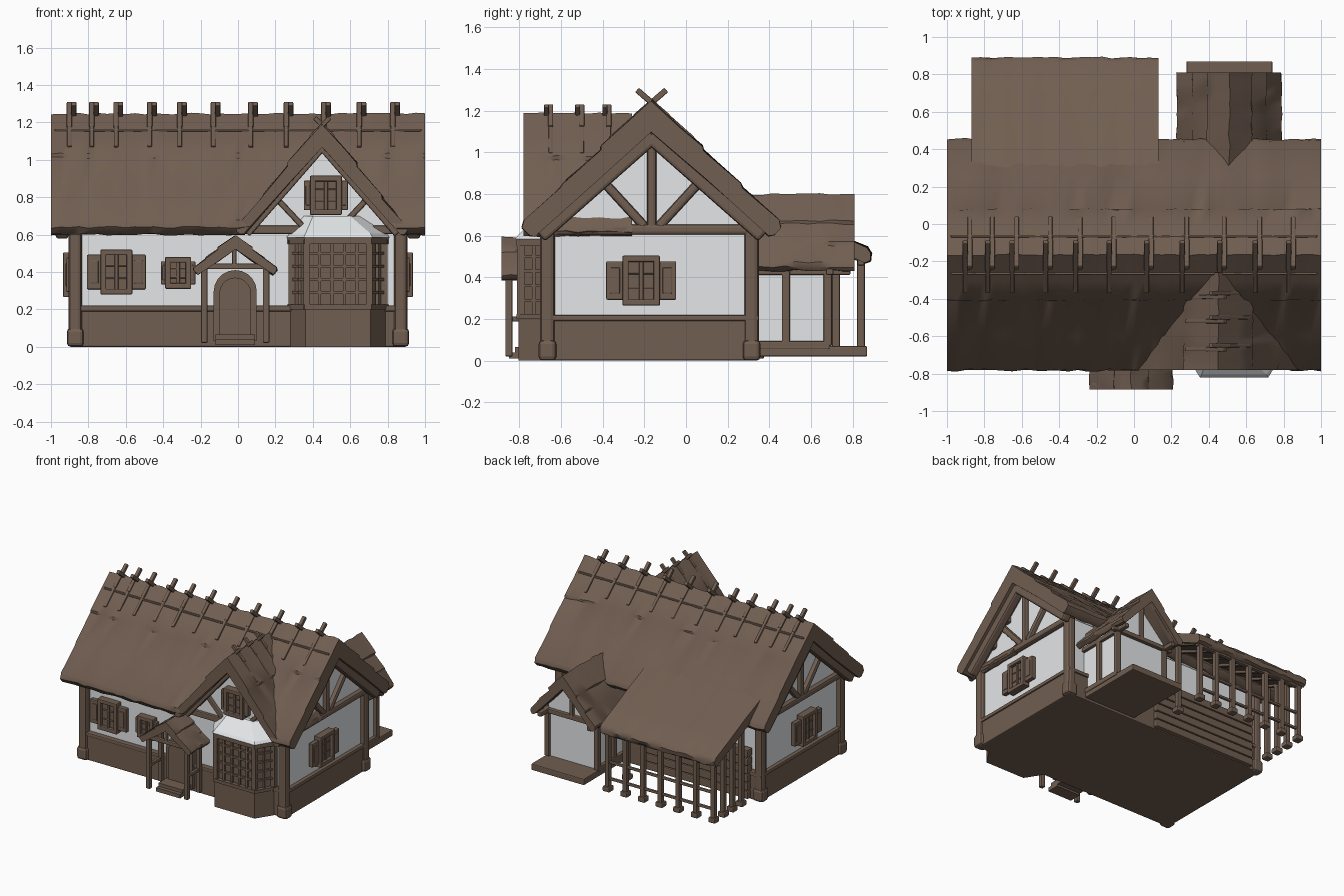
import bpy, bmesh, math, random
from mathutils import Matrix, Vector

if "Cube" in bpy.data.objects:
    bpy.data.objects.remove(bpy.data.objects["Cube"])

random.seed(4)

def material(name, rgb):
    m = bpy.data.materials.new(name)
    m.diffuse_color = (*rgb, 1)
    m.use_nodes = True
    m.node_tree.nodes["Principled BSDF"].inputs["Base Color"].default_value = m.diffuse_color
    return m

BROWN = material("brown wood and thatch", (0.165, 0.112, 0.082))
WHITE = material("white plaster", (0.78, 0.80, 0.81))

class Part:
    """Collects boxes, beams and lofts into one named object."""
    def __init__(self):
        self.bm = bmesh.new()

    def box(self, c, d, M=Matrix()):
        bmesh.ops.create_cube(self.bm, size=1, matrix=M @ Matrix.Translation(c) @ Matrix.Diagonal((*d, 1)))

    def beam(self, p, q, w, d=None):
        p, q = Vector(p), Vector(q)
        v = q - p
        self.box((0, 0, 0), (w, d or w, v.length),
                 Matrix.Translation((p + q) / 2) @ v.to_track_quat('Z', 'Y').to_matrix().to_4x4())

    def loft(self, rings):
        rows = [[self.bm.verts.new(p) for p in r] for r in rings]
        n = len(rows[0])
        for a, b in zip(rows, rows[1:]):
            for i in range(n):
                self.bm.faces.new((a[i], a[(i + 1) % n], b[(i + 1) % n], b[i]))
        self.bm.faces.new(rows[0][::-1])
        self.bm.faces.new(rows[-1])

    def done(self, name, mat=BROWN, bevel=0.0, smooth=False):
        bmesh.ops.recalc_face_normals(self.bm, faces=self.bm.faces)
        me = bpy.data.meshes.new(name)
        self.bm.to_mesh(me)
        self.bm.free()
        me.materials.append(mat)
        ob = bpy.data.objects.new(name, me)
        bpy.context.collection.objects.link(ob)
        if bevel:
            b = ob.modifiers.new("soft edges", 'BEVEL')
            b.width, b.segments = bevel, 2
        if smooth:
            bpy.ops.object.select_all(action='DESELECT')
            ob.select_set(True)
            bpy.context.view_layer.objects.active = ob
            bpy.ops.object.shade_smooth_by_angle(angle=math.radians(40))
        return ob

def gable_section(c, z0, half, drop, thick, cap):
    """Layered thatch cross-section: thick ridge cap, middle layer, eave layer."""
    a = math.atan2(drop, half)
    nu, nz = math.sin(a), math.cos(a)
    steps = [(.2, cap), (.36, cap), (.38, cap * .4), (.66, cap * .4), (.69, 0), (.96, 0),
             (1, -thick * .25), (1, -thick * .75), (.98, -thick), (.5, -thick)]
    side = lambda s: [(c + s * (t * half + o * nu), z0 - t * drop + o * nz) for t, o in steps]
    return [(c, z0 + cap / nz)] + side(1) + [(c, z0 - thick / nz)] + side(-1)[::-1]

def thatch(name, sec, a0, a1, axis, n, amp=0.005):
    p, rings = Part(), []
    for i in range(n + 1):
        a = a0 + (a1 - a0) * i / n
        ring = []
        for u, z in sec:
            u += random.uniform(-amp, amp)
            z += random.uniform(-amp, amp)
            ring.append((a, u, z) if axis == 'x' else (u, a, z))
        rings.append(ring)
    p.loft(rings)
    return p.done(name, smooth=True)

YC = -0.165   # main ridge line
# plaster body with gable ends
p = Part()
prof = [(-.65, .02), (.30, .02), (.30, .66), (YC, 1.10), (-.65, .66)]
p.loft([[(x, y, z) for y, z in prof] for x in (-.87, .87)])
p.done("plaster_walls", WHITE)

# timber base course and sill
p = Part()
p.box((0, -.17, .1), (1.78, 1.02, .2))
p.box((0, -.17, .205), (1.80, 1.04, .03))
p.done("base_course", bevel=.008)

# main roof, dormer roof, annex roof, door hood and rear lean-to
main = thatch("main_roof", gable_section(YC, 1.22, .635, .565, .09, .02), -1, 1, 'x', 40)
thatch("dormer_roof", gable_section(.45, 1.16, .47, .53, .06, .02), -.78, -.26, 'y', 10)
thatch("annex_roof", gable_section(.51, .77, .29, .31, .05, .02), .25, .81, 'y', 10)
thatch("door_hood", gable_section(-.015, .575, .23, .155, .045, .015), -.885, -.62, 'y', 6, .004)
thatch("lean_to_roof", [(.30, .80), (.5, .715), (.7, .62), (.87, .545), (.89, .515),
                        (.885, .48), (.86, .47), (.6, .59), (.3, .72)], -.87, .13, 'x', 20)

# opening in the main roof in front of the dormer wall
p = Part()
p.loft([[(-.008, y, .565), (.908, y, .565), (.45, y, 1.08)] for y in (-.95, -.665)])
cutter = p.done("dormer_opening_cutter")
cutter.hide_render = True
cutter.hide_viewport = True
cut = main.modifiers.new("dormer opening", 'BOOLEAN')
cut.operation, cut.object, cut.solver = 'DIFFERENCE', cutter, 'EXACT'

# corner posts with feet
p = Part()
for x in (-.87, .87):
    for y in (-.665, .315):
        p.box((x, y, .33), (.07, .07, .64))
        p.box((x, y, .05), (.09, .085, .1))
p.done("corner_posts", bevel=.02)

# timber framing in both end gables
p = Part()
for s in (-1, 1):
    x = s * .88
    p.beam((x, -.68, .63), (x, .34, .63), .05)
    p.beam((x, YC, .63), (x, YC, 1.08), .045)
    for t in (-1, 1):
        p.beam((x, YC + t * .03, .64), (x, YC + t * .25, .88), .045)
        p.beam((s * .94, YC, 1.09), (s * .94, YC + t * .545, .61), .07, .10)
        for k in (.2, .36, .5):   # purlin ends
            z = 1.10 - k * .89
            p.beam((s * .85, YC + t * k, z), (s * .975, YC + t * k, z), .06)
p.done("gable_framing", bevel=.015)

# crossed ridge sticks, sunken straps and battens
p = Part()
for x in (-.89, -.77, -.64, -.46, -.3, -.12, .08, .27, .47, .66, .84):
    for s in (-1, 1):
        x2 = x + s * .012
        p.beam((x2, YC - s * .07, 1.30), (x2, YC + s * .08, 1.17), .028)
        p.beam((x2, YC, 1.243), (x2, YC + s * .2, 1.066), .024, .02)
for s in (-1, 1):
    p.beam((-.98, YC + s * .1, 1.158), (.98, YC + s * .1, 1.158), .014)
for y in (-.66, -.51, -.38):
    for s in (-1, 1):
        p.beam((.45 - s * .04, y + s * .01, 1.225), (.45 + s * .06, y + s * .01, 1.12), .024)
        p.beam((.45, y + s * .01, 1.183), (.45 + s * .17, y + s * .01, .992), .02)
p.done("ridge_sticks", bevel=.005)

# front dormer gable wall and braces
p = Part()
p.loft([[(.06, y, .62), (.84, y, .62), (.45, y, 1.07)] for y in (-.67, -.3)])
p.done("dormer_wall", WHITE)
p = Part()
p.beam((.02, -.67, .625), (.88, -.67, .625), .045)
for s in (-1, 1):
    p.beam((.45 + s * .25, -.675, .80), (.45 + s * .10, -.675, .64), .045, .03)
    p.beam((.45 + s * .41, -.70, .61), (.45, -.70, 1.08), .035, .06)
p.done("dormer_framing", bevel=.008)

# windows: recessed panel, frame bars, glazing bars and shutters
def window(name, M, w, h, shutter):
    p = Part()
    p.box((0, -.015, 0), (w, .03, h), M)
    for s in (-1, 1):
        p.box((s * w / 2, -.025, 0), (.03, .06, h + .03), M)
        p.box((0, -.025, s * h / 2), (w, .06, .03), M)
        p.box((0, -.02, s * h * .17), (w, .03, .012), M)
        if shutter:
            x = s * (w / 2 + shutter / 2 + .008)
            p.box((x, -.02, 0), (shutter, .035, h * .88), M)
            p.box((x, -.025, 0), (shutter * .55, .035, h * .6), M)
    p.box((0, -.022, 0), (.02, .04, h), M)
    p.done(name, bevel=.006)

T, R = Matrix.Translation, Matrix.Rotation
window("front_window_left", T((-.65, -.65, .40)), .14, .21, .08)
window("front_window_small", T((-.32, -.65, .395)), .11, .14, .03)
window("dormer_window", T((.47, -.68, .81)), .14, .18, .04)
window("right_window", T((.88, -.215, .385)) @ R(math.pi / 2, 4, 'Z'), .15, .21, .085)
window("left_window", T((-.88, -.215, .385)) @ R(-math.pi / 2, 4, 'Z'), .15, .21, .085)

# bay window
def bay(g, z, back=-.62):
    return [(.29 - g, back, z), (.29 - g, -.67, z), (.37 - g * .6, -.79 - g, z),
            (.70 + g * .6, -.79 - g, z), (.78 + g, -.67, z), (.78 + g, back, z)]
p = Part()
p.loft([bay(.015, 0), bay(.015, .2)])
p.loft([bay(.025, .2), bay(.025, .225)])
p.loft([bay(-.005, .2), bay(-.005, .56)])
p.loft([bay(.025, .55), bay(.025, .585)])
ring = bay(.003, 0)[1:5]
for a, b in zip(ring, ring[1:]):
    a, b = Vector(a), Vector(b)
    n = 5 if b.x - a.x > .2 else 2
    for i in range(n + 1):
        q = a.lerp(b, i / n)
        w = .035 if i in (0, n) else .016
        p.beam((q.x, q.y, .2), (q.x, q.y, .57), w)
    for z in (.29, .36, .43, .50):
        p.beam((a.x, a.y, z), (b.x, b.y, z), .014)
p.done("bay_window")
p = Part()
p.loft([bay(.03, .585), bay(.015, .605),
        [(.50 + (x - .535) * .6, max(y, -.70), .70) for x, y, z in bay(0, 0)]])
p.done("bay_cap", WHITE)

# arched door, surround and steps
def arch(p, hw, z1, y0, y1):
    pts = [(-hw, .03), (hw, .03)] + [(hw * math.cos(t * math.pi / 10), z1 - hw + hw * math.sin(t * math.pi / 10)) for t in range(11)]
    p.loft([[(x - .015, y, z) for x, z in pts] for y in (y0, y1)])
p = Part()
arch(p, .115, .41, -.71, -.6)
arch(p, .085, .37, -.725, -.6)
p.box((-.015, -.76, .045), (.21, .12, .04))
p.box((-.015, -.80, .025), (.21, .10, .03))
p.done("front_door")

# door porch timbers
p = Part()
for s in (-1, 1):
    x = -.015 + s * .165
    p.beam((x, -.85, .02), (x, -.85, .45), .035)
    p.beam((x, -.70, .02), (x, -.70, .45), .035)
    p.beam((x, -.86, .43), (x, -.64, .43), .035)
    p.beam((x, -.85, .2), (x, -.66, .2), .025)
    p.beam((-.02 + s * .2, -.86, .42), (-.02, -.86, .55), .03)
p.beam((-.2, -.86, .43), (.17, -.86, .43), .03)
p.beam((-.02, -.86, .43), (-.02, -.86, .55), .025)
p.done("door_porch_frame", bevel=.007)

# rear annex: plaster room, slab, framing
p = Part()
prof = [(.30, .05), (.72, .05), (.72, .49), (.51, .71), (.30, .49)]
p.loft([[(x, y, z) for x, z in prof] for y in (.28, .68)])
p.done("annex_walls", WHITE)
p = Part()
p.box((.51, .58, .045), (.46, .58, .05))
for x in (.295, .725):
    p.box((x, .51, .075), (.04, .36, .04))
    for y in (.48, .68):
        p.box((x, y, .26), (.04, .04, .38))
    p.beam((x, .3, .43), (x, .79, .43), .035)
p.beam((.24, .69, .43), (.78, .69, .43), .035)
p.beam((.51, .69, .43), (.51, .69, .72), .03)
for s in (-1, 1):
    p.beam((.51 + s * .26, .77, .44), (.51, .77, .72), .04)
p.done("annex_framing", bevel=.007)

# rear lean-to posts, feet, rails, rafters and stacked logs by the wall
p = Part()
xs = [-.83 + i * .92 / 6 for i in range(7)]
spots = [(x, .84) for x in xs] + [(xs[0], y) for y in (.5, .61, .72)] + [(xs[-1], .6)]
for x, y in spots:
    p.beam((x, y, .02), (x, y, .50 + (.84 - y) * .42), .038)
    p.box((x, y, .04), (.06, .06, .04))
for z in (.12, .25):
    p.beam((xs[0], .84, z), (xs[-1], .84, z), .022)
p.beam((-.86, .84, .475), (.12, .84, .475), .035)
for x in xs:
    p.beam((x, .3, .71), (x, .86, .48), .03)
for i in range(6):
    p.beam((-.80, .345, .04 + i * .065), (.10, .345, .04 + i * .065), .06)
p.done("lean_to_frame", bevel=.008)
